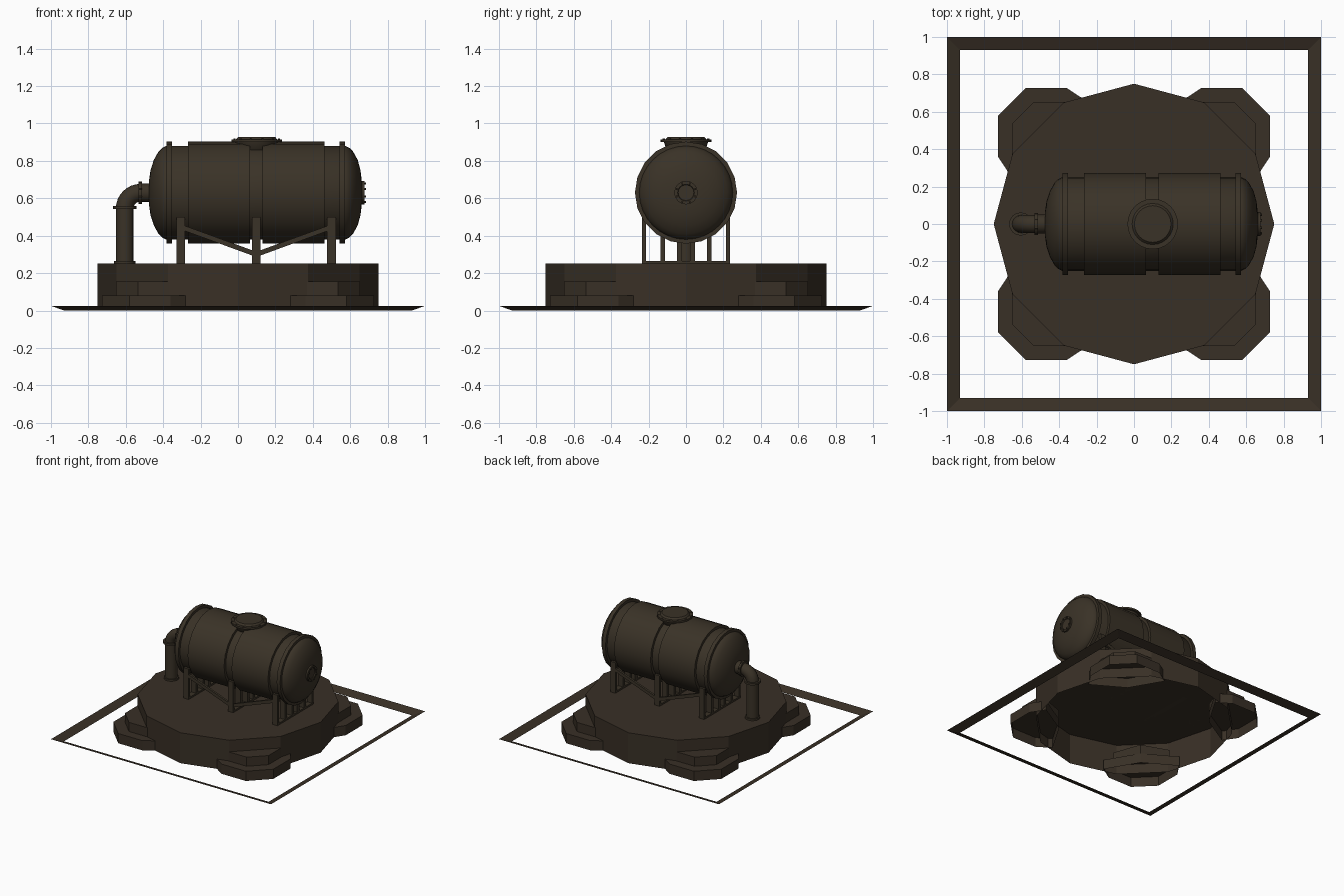
import bpy, bmesh, math
from mathutils import Matrix, Vector

if "Cube" in bpy.data.objects:
    bpy.data.objects.remove(bpy.data.objects["Cube"])


def material(name, rgb):
    m = bpy.data.materials.new(name)
    m.diffuse_color = (*rgb, 1)
    m.use_nodes = True
    m.node_tree.nodes["Principled BSDF"].inputs["Base Color"].default_value = m.diffuse_color
    return m


STONE = material("dark brown base", (0.040, 0.029, 0.019))
METAL = material("dark brown metal", (0.042, 0.032, 0.020))


def finish(name, bm, mat, smooth=None, recalc=True):
    if recalc:
        bmesh.ops.recalc_face_normals(bm, faces=bm.faces)
    me = bpy.data.meshes.new(name)
    bm.to_mesh(me)
    bm.free()
    me.materials.append(mat)
    ob = bpy.data.objects.new(name, me)
    bpy.context.collection.objects.link(ob)
    if smooth:
        bpy.ops.object.select_all(action='DESELECT')
        ob.select_set(True)
        bpy.context.view_layer.objects.active = ob
        bpy.ops.object.shade_smooth_by_angle(angle=math.radians(smooth))
    return ob


def lathe(name, profile, origin, axis='Z', n=24, mat=METAL):
    """Spin (distance along axis, radius) pairs, capping both ends."""
    bm = bmesh.new()
    rings = []
    for d, r in profile:
        rings.append([bm.verts.new((r * math.cos(2 * math.pi * i / n), r * math.sin(2 * math.pi * i / n), d))
                      for i in range(n)])
    for a, b in zip(rings, rings[1:]):
        for i in range(n):
            j = (i + 1) % n
            bm.faces.new((a[i], a[j], b[j], b[i]))
    bm.faces.new(rings[0])
    bm.faces.new(rings[-1])
    rot = Matrix.Rotation(math.pi / 2, 4, 'Y') if axis == 'X' else Matrix()
    bm.transform(Matrix.Translation(origin) @ rot)
    return finish(name, bm, mat, 35)


def shell(bm, points, z0, z1):
    """Walls and a top over a polygon, open underneath."""
    lo = [bm.verts.new((x, y, z0)) for x, y in points]
    hi = [bm.verts.new((x, y, z1)) for x, y in points]
    for i in range(len(points)):
        j = (i + 1) % len(points)
        bm.faces.new((lo[i], lo[j], hi[j], hi[i]))
    bm.faces.new(hi)


def add_box(bm, size, centre, rot=Matrix()):
    mat = Matrix.Translation(centre) @ rot @ Matrix.Diagonal((*size, 1))
    bmesh.ops.create_cube(bm, size=1, matrix=mat)


# Sloping square border
bm = bmesh.new()
square = [(-1, -1), (1, -1), (1, 1), (-1, 1)]
outer = [bm.verts.new((x, y, 0.025)) for x, y in square]
inner = [bm.verts.new((x * .93, y * .93, 0)) for x, y in square]
for i in range(4):
    j = (i + 1) % 4
    bm.faces.new((outer[i], outer[j], inner[j], inner[i]))
finish("ground_border", bm, STONE, recalc=False)

# Twelve-sided platform
bm = bmesh.new()
shell(bm, [(.75 * math.cos(i * math.pi / 6), .75 * math.sin(i * math.pi / 6)) for i in range(12)], 0, .25)
finish("platform", bm, STONE, recalc=False)

# Two-step footing at each corner
half_low = [(.655, .25), (.727, .36), (.727, .58)]
half_high = [(.62, .32), (.652, .37), (.652, .535)]
for k in range(4):
    bm = bmesh.new()
    turn = Matrix.Rotation(k * math.pi / 2, 2)
    for half, z0, z1 in ((half_low, 0, .08), (half_high, .08, .155)):
        pts = half + [(y, x) for x, y in reversed(half)] + [(.4, .4)]
        shell(bm, [tuple(turn @ Vector(p)) for p in pts], z0, z1)
    finish(f"corner_footing_{k + 1}", bm, STONE, recalc=False)

# Tank body with domed ends
Z = .63
lathe("tank_body", [(-.475, .07), (-.468, .12), (-.45, .175), (-.425, .22), (-.405, .24), (-.385, .25),
                    (.575, .25), (.595, .24), (.615, .22), (.64, .175), (.655, .12), (.662, .06)],
      (0, 0, Z), 'X', 32)

# Raised jackets and end bands
for name, a, b in (("left_jacket", -.267, .064), ("right_jacket", .132, .463),
                   ("left_band", -.383, -.352), ("right_band", .542, .573)):
    lathe(name, [(a, .273), (b, .273)], (0, 0, Z), 'X', 20)


def bolts(name, count, radius, size, origin, axis):
    bm = bmesh.new()
    for i in range(count):
        a = 2 * math.pi * (i + .5) / count
        mat = Matrix.Translation((radius * math.cos(a), radius * math.sin(a), 0))
        bmesh.ops.create_cone(bm, cap_ends=True, segments=6, radius1=size, radius2=size,
                              depth=size * 2.5, matrix=mat)
    rot = Matrix.Rotation(math.pi / 2, 4, 'Y') if axis == 'X' else Matrix()
    bm.transform(Matrix.Translation(origin) @ rot)
    finish(name, bm, METAL)


# End port
lathe("end_port", [(.645, .063), (.675, .063), (.675, .045), (.668, .042)], (0, 0, Z), 'X', 16)
bolts("end_port_bolts", 8, .053, .006, (.676, 0, Z), 'X')

# Hatch on top
lathe("hatch", [(.82, .06), (.86, .105), (.90, .118), (.90, .135), (.915, .135), (.915, .11), (.928, .098)],
      (.1, 0, 0), 'Z', 24)
bolts("hatch_bolts", 12, .123, .006, (.1, 0, .912), 'Z')

# Drain pipe, elbow and flanges
PX, PR, BEND = -.606, .047, .085
lathe("upright_pipe", [(.25, PR), (.55, PR)], (PX, 0, 0), 'Z', 16)
bm = bmesh.new()
rings = []
for s in range(9):
    a = math.pi - s * math.pi / 16
    radial = Vector((math.cos(a), 0, math.sin(a)))
    c = Vector((PX + BEND, 0, Z - BEND)) + radial * BEND
    rings.append([bm.verts.new(c + PR * (radial * math.cos(t) + Vector((0, math.sin(t), 0))))
                  for t in (i * math.pi / 8 for i in range(16))])
for a, b in zip(rings, rings[1:]):
    for i in range(16):
        j = (i + 1) % 16
        bm.faces.new((a[i], a[j], b[j], b[i]))
finish("pipe_elbow", bm, METAL, 35)
lathe("outlet_pipe", [(-.525, .05), (-.45, .05)], (0, 0, Z), 'X', 16)
lathe("outlet_flange", [(-.531, .06), (-.512, .06)], (0, 0, Z), 'X', 16)
bolts("outlet_flange_bolts", 8, .058, .006, (-.522, 0, Z), 'X')
lathe("elbow_flange", [(.543, .062), (.56, .062)], (PX, 0, 0), 'Z', 16)
lathe("pipe_foot", [(.25, .057), (.264, .057)], (PX, 0, 0), 'Z', 16)

# Support frames: base plate and posts under the tank
for name, x in (("left", -.307), ("middle", .098), ("right", .5)):
    bm = bmesh.new()
    add_box(bm, (.046, .47, .014), (x, 0, .257))
    for side in (-1, 1):
        for y, w, top in ((.225, .02, .5), (.125, .025, .43), (.035, .028, .40)):
            add_box(bm, (.046, w, top - .25), (x, side * y, (top + .25) / 2))
    finish(f"{name}_support", bm, METAL)

# Diagonal braces on both sides
bm = bmesh.new()
for side in (-1, 1):
    for x0, x1 in ((-.3, .098), (.495, .098)):
        a, b = Vector((x0, side * .225, .445)), Vector((x1, side * .225, .30))
        d = b - a
        add_box(bm, (d.length, .018, .026), (a + b) / 2, Matrix.Rotation(-math.atan2(d.z, d.x), 4, 'Y'))
finish("diagonal_braces", bm, METAL)
